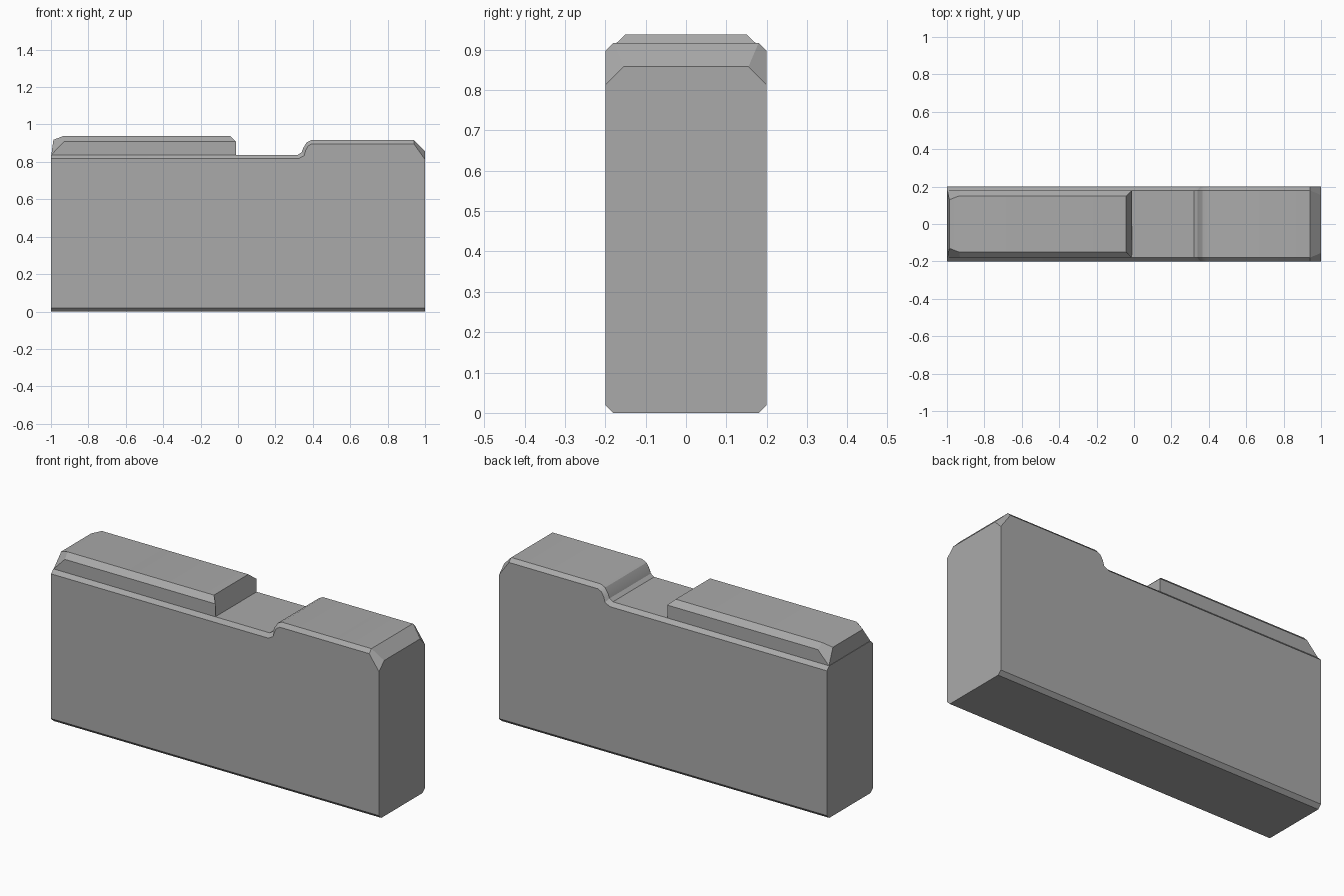
import bpy
import bmesh
from math import radians

cube = bpy.data.objects.get("Cube")
if cube:
    bpy.data.objects.remove(cube, do_unlink=True)

grey = bpy.data.materials.new("mid_grey")
grey.use_nodes = True
colour = (0.4, 0.4, 0.4, 1)
grey.diffuse_color = colour
grey.node_tree.nodes["Principled BSDF"].inputs["Base Color"].default_value = colour


def loft(name, sections):
    """Skin half sections, each mirrored across y, into a closed solid."""
    bm = bmesh.new()
    rings = []
    for half in sections:
        points = half + [(x, -y, z) for x, y, z in reversed(half)]
        rings.append([bm.verts.new(p) for p in points])
    for a, b in zip(rings, rings[1:]):
        for i in range(len(a)):
            j = (i + 1) % len(a)
            bm.faces.new((a[i], a[j], b[j], b[i]))
    bm.faces.new(rings[0])
    bm.faces.new(rings[-1])
    bmesh.ops.remove_doubles(bm, verts=bm.verts, dist=0.0001)
    bmesh.ops.recalc_face_normals(bm, faces=bm.faces)
    mesh = bpy.data.meshes.new(name)
    bm.to_mesh(mesh)
    bm.free()
    mesh.materials.append(grey)
    obj = bpy.data.objects.new(name, mesh)
    bpy.context.collection.objects.link(obj)
    bpy.ops.object.select_all(action='DESELECT')
    obj.select_set(True)
    bpy.context.view_layer.objects.active = obj
    bpy.ops.object.shade_smooth_by_angle(angle=radians(28))
    return obj


# Body: top edge x, z and the matching chamfer edge x, z, with the top half width
top_line = [
    (-1, .838, -1, .818, .18),
    (.32, .838, .325, .818, .18),
    (.34, .852, .354, .834, .18),
    (.35, .877, .362, .862, .18),
    (.367, .904, .375, .885, .18),
    (.393, .917, .395, .897, .18),
    (.94, .917, .94, .897, .18),
    (1, .858, 1, .813, .155),
]
loft("body", [
    [(xs, .18, 0), (xs, .2, .02), (xs, .2, zs), (xt, w, zt)]
    for xt, zt, xs, zs, w in top_line])

# Raised ridge: base, shoulder and top corner at each station
loft("top_ridge", [
    [(-.998, .18, .835), (-.998, .18, .838), (-.987, .13, .918)],
    [(-.93, .18, .835), (-.93, .18, .909), (-.935, .15, .938)],
    [(-.012, .18, .835), (-.012, .18, .909), (-.042, .15, .938)],
])
